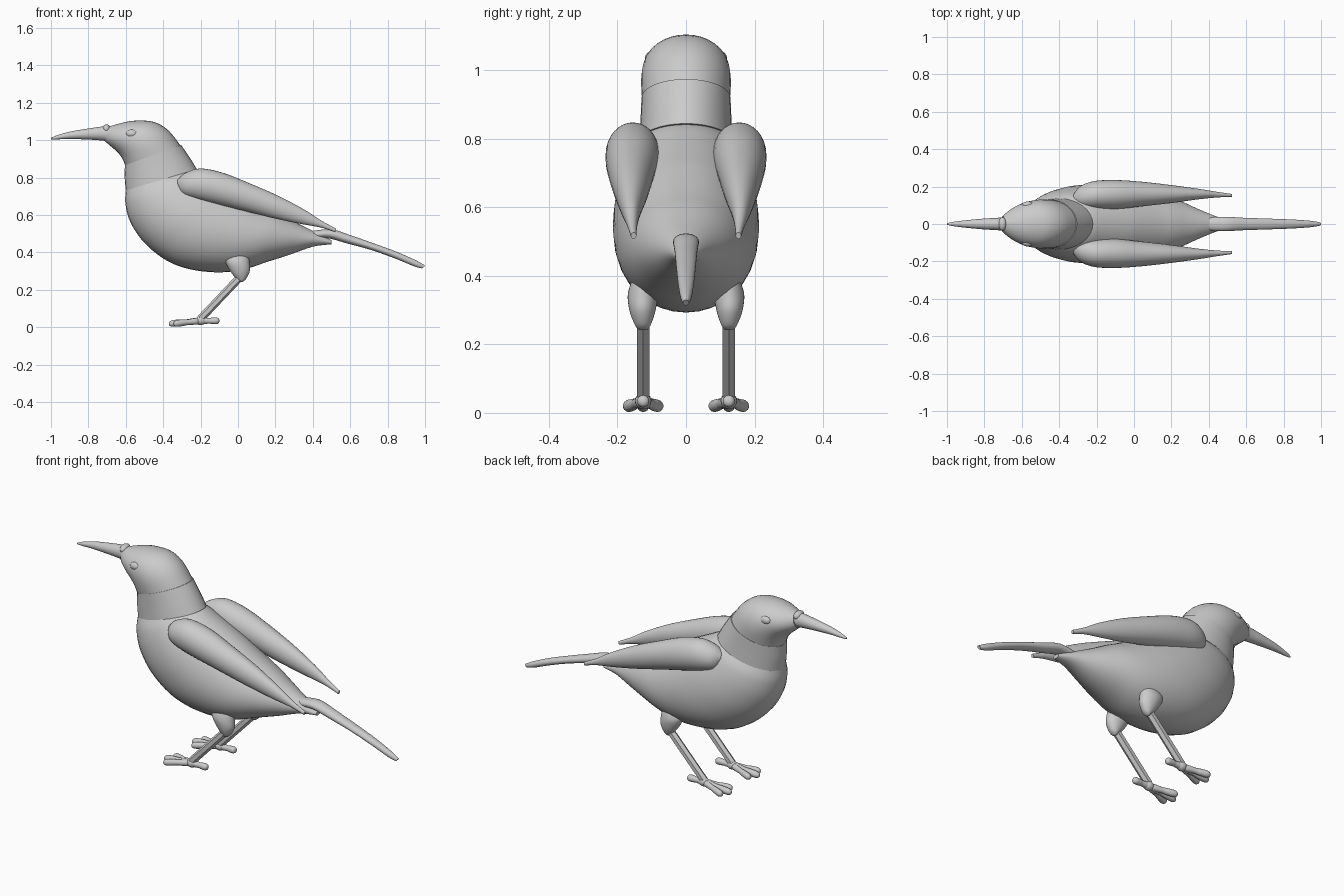
import bpy, bmesh, math
from mathutils import Vector


def spline(rows, steps):
    """Catmull-Rom interpolation of the section rows."""
    out = []
    n = len(rows)
    for i in range(n - 1):
        p = [Vector(rows[max(0, min(n - 1, i + k))]) for k in (-1, 0, 1, 2)]
        for s in range(steps):
            t = s / steps
            out.append(0.5 * (2 * p[1] + (p[2] - p[0]) * t
                              + (2 * p[0] - 5 * p[1] + 4 * p[2] - p[3]) * t * t
                              + (3 * p[1] - p[0] - 3 * p[2] + p[3]) * t ** 3))
    return out + [Vector(rows[-1])]


def loft(name, rows, side=1, sides=32, steps=5):
    """Row = top x, top z, bottom x, bottom z, half width, centre y."""
    bm = bmesh.new()
    rings = []
    for tx, tz, bx, bz, w, yc in spline(rows, steps):
        ring = []
        for k in range(sides):
            a = 2 * math.pi * k / sides
            c, s = math.cos(a), math.sin(a)
            ring.append(bm.verts.new(((tx + bx) / 2 + c * (tx - bx) / 2,
                                      side * (yc + max(w, 0.002) * s),
                                      (tz + bz) / 2 + c * (tz - bz) / 2)))
        rings.append(ring)
    for r, q in zip(rings, rings[1:]):
        for k in range(sides):
            j = (k + 1) % sides
            bm.faces.new((r[k], r[j], q[j], q[k]))
    bm.faces.new(rings[0])
    bm.faces.new(rings[-1])
    bmesh.ops.recalc_face_normals(bm, faces=bm.faces)
    return finish(name, bm)


def finish(name, bm):
    mesh = bpy.data.meshes.new(name)
    bm.to_mesh(mesh)
    bm.free()
    ob = bpy.data.objects.new(name, mesh)
    bpy.context.collection.objects.link(ob)
    bpy.ops.object.select_all(action='DESELECT')
    ob.select_set(True)
    bpy.context.view_layer.objects.active = ob
    bpy.ops.object.shade_smooth_by_angle(angle=math.radians(40))
    return ob


def ellipsoid(name, loc, size):
    bm = bmesh.new()
    bmesh.ops.create_uvsphere(bm, u_segments=20, v_segments=12, radius=1)
    bmesh.ops.scale(bm, vec=size, verts=bm.verts)
    bmesh.ops.translate(bm, vec=loc, verts=bm.verts)
    return finish(name, bm)


# Body, tapering to the rump
loft("body", [
    (-.24, .845, -.60, .73, .135, 0), (-.20, .83, -.602, .66, .165, 0),
    (-.14, .80, -.575, .56, .19, 0), (-.07, .765, -.50, .45, .208, 0),
    (.00, .73, -.38, .355, .213, 0), (.07, .69, -.25, .308, .208, 0),
    (.15, .645, -.10, .293, .192, 0), (.22, .61, .03, .308, .168, 0),
    (.30, .565, .15, .347, .13, 0), (.37, .53, .27, .385, .088, 0),
    (.43, .50, .40, .43, .05, 0), (.50, .465, .50, .443, .02, 0)])

# Neck collar and head
loft("neck_collar", [
    (-.22, .845, -.60, .73, .138, 0), (-.26, .91, -.606, .80, .133, 0),
    (-.305, .975, -.605, .865, .13, 0)])
loft("head", [
    (-.30, .96, -.60, .855, .128, 0), (-.37, 1.05, -.615, .895, .131, 0),
    (-.45, 1.097, -.635, .925, .124, 0), (-.55, 1.104, -.66, .95, .105, 0),
    (-.63, 1.09, -.69, .975, .075, 0), (-.69, 1.072, -.712, .995, .043, 0)])

# Slender beak with a small knob at its base
loft("beak", [
    (-.68, 1.07, -.69, .99, .042, 0), (-.72, 1.073, -.72, .997, .034, 0),
    (-.80, 1.062, -.80, 1.003, .029, 0), (-.90, 1.045, -.90, 1.006, .02, 0),
    (-.97, 1.025, -.97, 1.004, .011, 0), (-1.0, 1.012, -1.0, 1.004, .004, 0)])
ellipsoid("beak_knob", (-.703, 0, 1.06), (.022, .036, .024))

# Long narrow tail
loft("tail", [
    (.40, .515, .40, .47, .035, 0), (.50, .523, .48, .475, .038, 0),
    (.60, .492, .585, .447, .033, 0), (.72, .45, .71, .413, .029, 0),
    (.85, .402, .84, .367, .024, 0), (.95, .358, .94, .326, .017, 0),
    (1.0, .33, .985, .314, .009, 0)])

for side, tag in ((-1, "right"), (1, "left")):
    ellipsoid(tag + "_eye", (-.567, side * .1, 1.034), (.032, .02, .022))

    # Folded wing
    loft(tag + "_wing", [
        (-.322, .79, -.327, .76, .02, .135), (-.28, .825, -.30, .71, .055, .145),
        (-.20, .848, -.23, .685, .074, .155), (-.08, .825, -.13, .66, .078, .157),
        (.06, .77, .00, .63, .067, .16), (.22, .70, .18, .585, .048, .16),
        (.36, .625, .33, .553, .028, .16), (.45, .567, .44, .533, .015, .157),
        (.525, .527, .52, .508, .008, .153)], side)

    # Feathered thigh
    loft(tag + "_thigh", [
        (.03, .42, -.03, .42, .015, .115), (.055, .39, -.06, .39, .035, .12),
        (.062, .34, -.068, .35, .044, .126), (.063, .30, -.035, .29, .037, .127),
        (.045, .26, .00, .25, .022, .126), (.025, .242, .01, .242, .01, .126)], side)

    # Faceted shank
    loft(tag + "_shank", [
        (.033, .26, .003, .29, .021, .125), (-.185, .03, -.215, .06, .021, .125)],
        side, sides=6, steps=1)

    # Foot joint, three front toes and one hind toe
    ellipsoid(tag + "_foot_joint", (-.2, side * .125, .035), (.03, .024, .024))
    for toe, length, spread in (("inner", .145, -.042), ("middle", .17, 0),
                                ("outer", .145, .042), ("hind", -.10, 0)):
        drop = .008 if length > 0 else 0.0
        rows = []
        for t, r in ((0, .012), (.12, .018), (.45, .015), (.6, .017),
                     (.85, .018), (.96, .013), (1, .005)):
            x, z = -.2 - length * t, .034 - drop * t - (0.008 * t if length > 0 else 0)
            rows.append((x, z + r, x, z - r, r, .125 + spread * min(1, t * 1.15)))
        loft(f"{tag}_{toe}_toe", rows, side, sides=14, steps=3)
